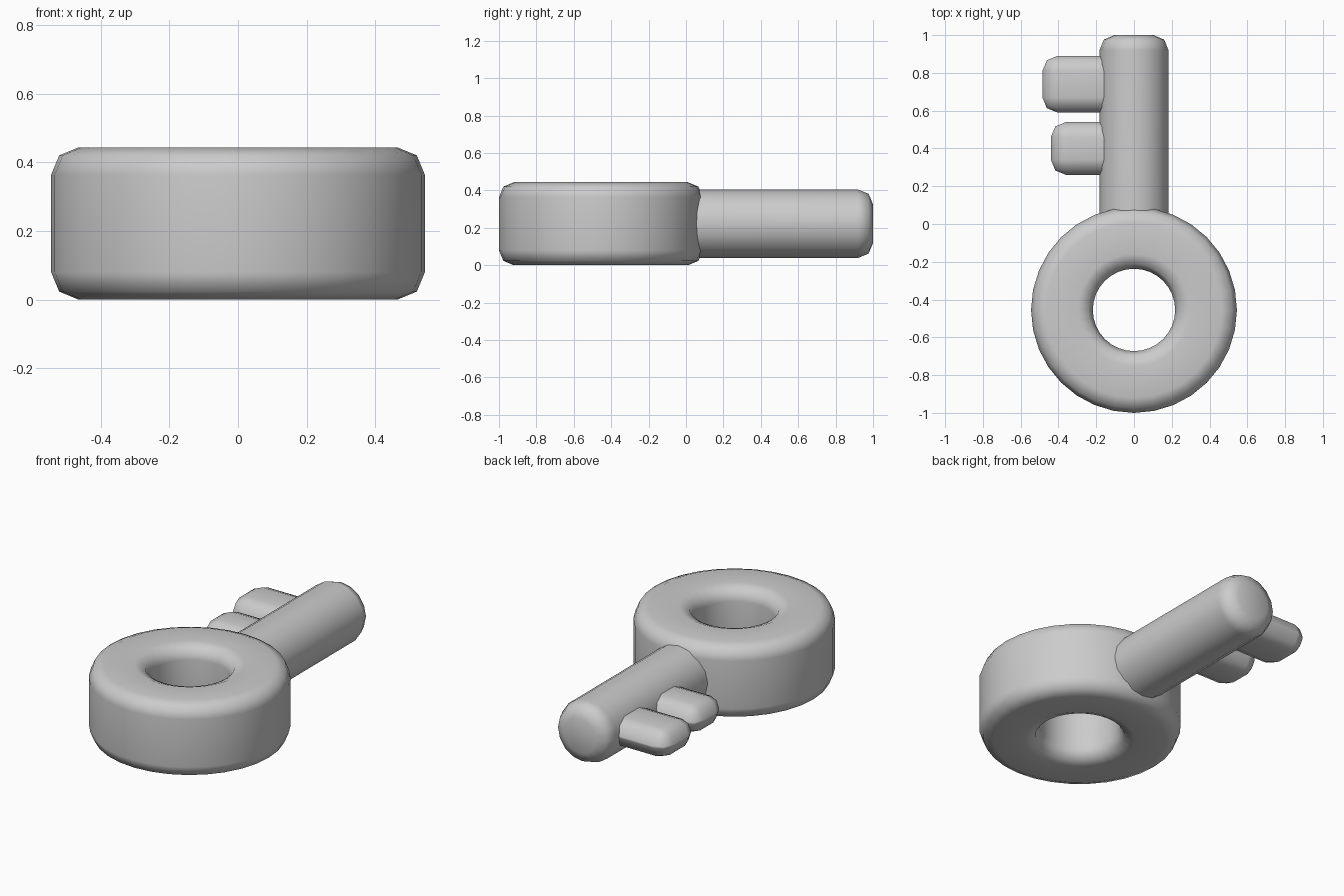
import bpy, bmesh, math
from mathutils import Matrix

if "Cube" in bpy.data.objects:
    bpy.data.objects.remove(bpy.data.objects["Cube"])

MID = 0.222     # height of the key's centre plane
BEVEL = 0.08    # soft edge size shared by all parts


def finish(name, bm):
    """Turn a bmesh into a smooth-shaded object."""
    bmesh.ops.remove_doubles(bm, verts=bm.verts, dist=1e-5)
    bmesh.ops.recalc_face_normals(bm, faces=bm.faces)
    mesh = bpy.data.meshes.new(name)
    bm.to_mesh(mesh)
    bm.free()
    obj = bpy.data.objects.new(name, mesh)
    bpy.context.collection.objects.link(obj)
    bpy.ops.object.select_all(action='DESELECT')
    obj.select_set(True)
    bpy.context.view_layer.objects.active = obj
    bpy.ops.object.shade_smooth_by_angle(angle=math.radians(60))
    obj.modifiers.new("weighted_normals", 'WEIGHTED_NORMAL').keep_sharp = True
    return obj


def corner(cx, cz, start):
    """Three points of a two-segment quarter round."""
    return [(cx + BEVEL * math.cos(math.radians(start + a)),
             cz + BEVEL * math.sin(math.radians(start + a))) for a in (0, 45, 90)]


def lathe(name, profile, sides, matrix):
    """Revolve an (r, z) profile around z, then place it."""
    bm = bmesh.new()
    verts = [bm.verts.new((r, 0, z)) for r, z in profile]
    edges = [bm.edges.new(pair) for pair in zip(verts, verts[1:])]
    bmesh.ops.spin(bm, geom=verts + edges, cent=(0, 0, 0), axis=(0, 0, 1),
                   angle=math.tau, steps=sides, use_duplicate=False)
    bmesh.ops.transform(bm, matrix=matrix, verts=bm.verts)
    return finish(name, bm)


def tooth(name, x0, x1, y0, y1, height):
    """Rounded block sticking out of the shaft."""
    bm = bmesh.new()
    bmesh.ops.create_cube(bm, size=1)
    bmesh.ops.scale(bm, vec=(x1 - x0, y1 - y0, height), verts=bm.verts)
    bmesh.ops.translate(bm, vec=((x0 + x1) / 2, (y0 + y1) / 2, MID), verts=bm.verts)
    bmesh.ops.bevel(bm, geom=bm.edges[:], offset=BEVEL, offset_type='OFFSET',
                    segments=2, profile=0.5, affect='EDGES', clamp_overlap=True)
    return finish(name, bm)


# Ring-shaped handle
R_OUT, R_IN, H = 0.545, 0.218, 0.444
ring = (corner(R_OUT - BEVEL, H - BEVEL, 0) + corner(R_IN + BEVEL, H - BEVEL, 90)
        + corner(R_IN + BEVEL, BEVEL, 180) + corner(R_OUT - BEVEL, BEVEL, 270))
lathe("ring_handle", ring + ring[:1], 32, Matrix.Translation((0, -0.455, 0)))

# Round shaft pointing back (+y), rooted inside the ring
R = 0.183
shaft = [(0, -0.05), (R, -0.05)] + corner(R - BEVEL, 1 - BEVEL, 0) + [(0, 1)]
lathe("shaft", shaft, 16,
      Matrix.Translation((0, 0, MID)) @ Matrix.Rotation(-math.pi / 2, 4, 'X'))

# Teeth on the left side of the shaft
tooth("large_tooth", -0.485, 0.0, 0.59, 0.89, 0.17)
tooth("small_tooth", -0.44, 0.0, 0.26, 0.54, 0.17)
